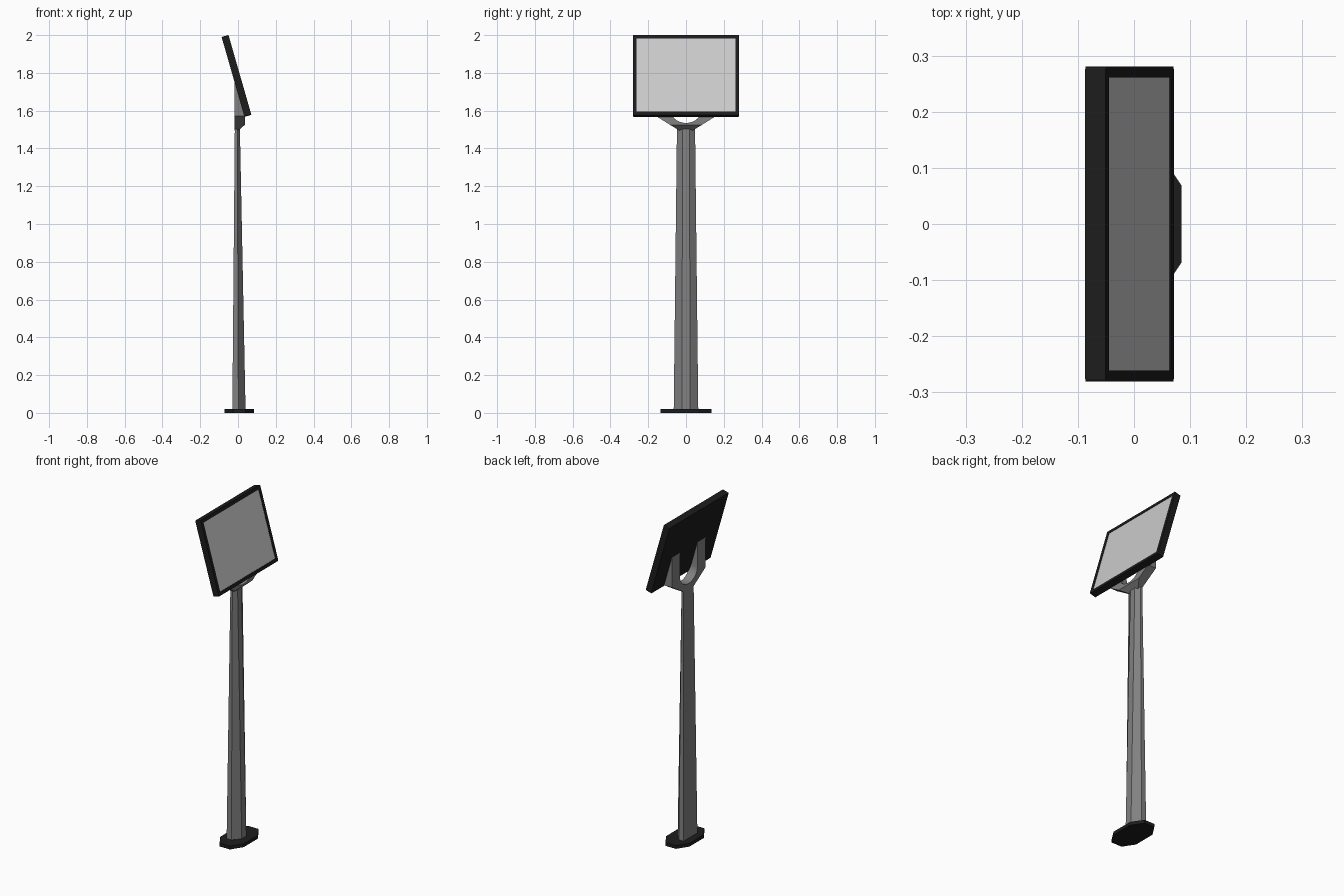
import bpy, bmesh, math
from mathutils import Vector, Matrix

if "Cube" in bpy.data.objects:
    bpy.data.objects.remove(bpy.data.objects["Cube"])


def material(name, v):
    m = bpy.data.materials.new(name)
    m.diffuse_color = (v, v, v, 1)
    m.use_nodes = True
    m.node_tree.nodes["Principled BSDF"].inputs["Base Color"].default_value = m.diffuse_color
    return m


black = material("black", 0.012)
steel = material("steel", 0.22)
glass = material("screen_grey", 0.6)


def make_object(name, bm, *mats):
    bmesh.ops.recalc_face_normals(bm, faces=bm.faces)
    me = bpy.data.meshes.new(name)
    bm.to_mesh(me)
    bm.free()
    for m in mats:
        me.materials.append(m)
    ob = bpy.data.objects.new(name, me)
    bpy.context.collection.objects.link(ob)
    return ob


def loft(name, lower, upper, mat):
    """Closed prism between two matching outlines."""
    bm = bmesh.new()
    a = [bm.verts.new(p) for p in lower]
    b = [bm.verts.new(p) for p in upper]
    n = len(a)
    bm.faces.new(a)
    bm.faces.new(b)
    for i in range(n):
        j = (i + 1) % n
        bm.faces.new((a[i], a[j], b[j], b[i]))
    return make_object(name, bm, mat)


def mirror_y(half):
    return half + [(x, -y) for x, y in reversed(half)]


# Base plate: elongated octagon
plate = mirror_y([(0.085, 0.068), (0.041, 0.135), (-0.027, 0.135), (-0.071, 0.068)])
loft("base_plate", [(x, y, 0) for x, y in plate], [(x, y, 0.02) for x, y in plate], black)

# Post: flat back, chamfered front, tapering upward
bottom = mirror_y([(0.04, 0.022), (0.002, 0.065), (-0.03, 0.065)])
top = mirror_y([(0.010, 0.018), (-0.004, 0.048), (-0.017, 0.048)])
loft("post", [(x, y, 0.015) for x, y in bottom], [(x, y, 1.505) for x, y in top], steel)

# Panel: tilted box with a framed, slightly recessed screen
tilt = math.radians(16)
size = Vector((0.038, 0.562, 0.44))
place = Matrix.Translation((-0.008, 0, 1.784)) @ Matrix.Rotation(-tilt, 4, 'Y')
bm = bmesh.new()
bmesh.ops.create_cube(bm, size=1)
bmesh.ops.scale(bm, vec=size, verts=bm.verts)
edges = [e for e in bm.edges if abs((e.verts[0].co - e.verts[1].co).x) > 0.01]
bmesh.ops.bevel(bm, geom=edges, offset=0.005, segments=2, profile=0.5, affect='EDGES')
bm.normal_update()
front = max(bm.faces, key=lambda f: f.calc_center_median().x)
bmesh.ops.inset_region(bm, faces=[front], thickness=0.02)
bmesh.ops.inset_region(bm, faces=[front], thickness=0.001, depth=-0.002)
front.material_index = 1
bmesh.ops.transform(bm, matrix=place, verts=bm.verts)
make_object("display_panel", bm, black, glass)

# Fork bracket: Y profile extruded in depth, then cut along the panel back
outer = [(0.036, 1.495), (0.16, 1.572), (0.16, 1.79), (0.082, 1.79)]
arc = [(0.082 * math.cos(a), 1.605 - 0.07 * math.sin(a))
       for a in (math.pi * i / 16 for i in range(17))]
profile = outer + arc + [(-y, z) for y, z in reversed(outer)]
bm = bmesh.new()
face = bm.faces.new([bm.verts.new((-0.018, y, z)) for y, z in profile])
ext = bmesh.ops.extrude_face_region(bm, geom=[face])
bmesh.ops.translate(bm, vec=(0.054, 0, 0),
                    verts=[v for v in ext["geom"] if isinstance(v, bmesh.types.BMVert)])
bmesh.ops.remove_doubles(bm, verts=bm.verts, dist=1e-5)
normal = Vector((math.cos(tilt), 0, math.sin(tilt)))
cuts = [(place @ Vector((-0.016, 0, 0)), normal),
        (Vector((0.002, 0, 1.495)), Vector((0.03, 0, -0.034)))]
for co, no in cuts:
    r = bmesh.ops.bisect_plane(bm, geom=bm.verts[:] + bm.edges[:] + bm.faces[:],
                               plane_co=co, plane_no=no, clear_outer=True)
    bmesh.ops.holes_fill(bm, edges=[e for e in bm.edges if e.is_boundary])
bracket = make_object("fork_bracket", bm, steel)
bpy.context.view_layer.objects.active = bracket
bracket.select_set(True)
bpy.ops.object.shade_smooth_by_angle(angle=math.radians(25))
